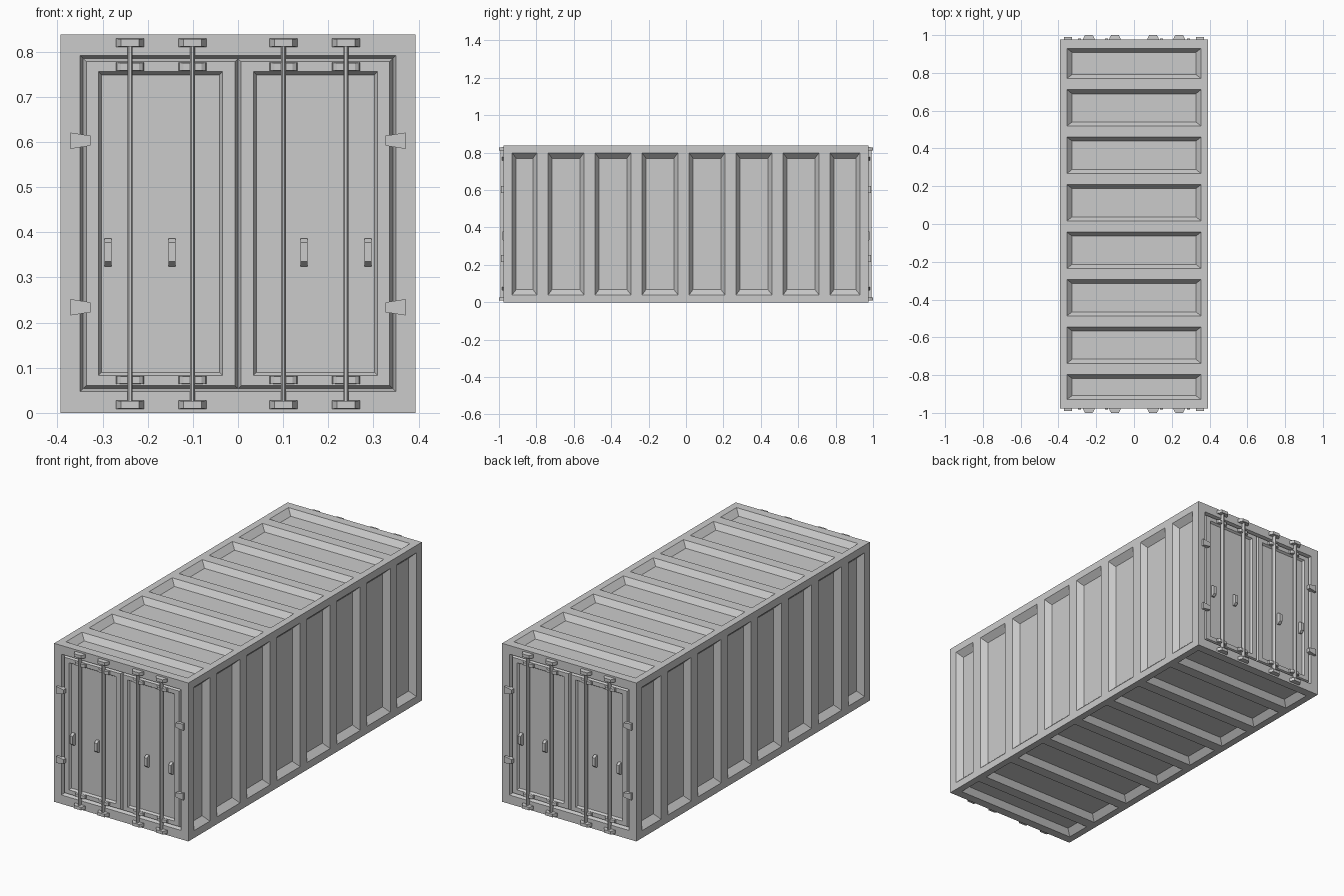
import bpy, bmesh
from mathutils import Vector

if "Cube" in bpy.data.objects:
    bpy.data.objects.remove(bpy.data.objects["Cube"], do_unlink=True)

W, L, H = 0.393, 0.976, 0.838
X, Y, Z = Vector((1, 0, 0)), Vector((0, 1, 0)), Vector((0, 0, 1))

steel = bpy.data.materials.new("grey_steel")
steel.use_nodes = True
GREY = (0.6, 0.6, 0.6, 1)
steel.diffuse_color = GREY
steel.node_tree.nodes["Principled BSDF"].inputs["Base Color"].default_value = GREY


class Frame:
    """Flat working plane: a along u, b along v, d is depth into the body."""
    def __init__(self, origin, u, v):
        self.o, self.u, self.v, self.n = origin, u, v, u.cross(v)

    def __call__(self, a, b, d):
        return self.o + self.u * a + self.v * b - self.n * d


def rect(a0, a1, b0, b1, d, du=0.0, dv=0.0):
    a0, a1, b0, b1 = a0 + du, a1 - du, b0 + dv, b1 - dv
    return [(a0, b0, d), (a1, b0, d), (a1, b1, d), (a0, b1, d)]


def loft(bm, frame, loops, cap=True):
    rings = [[bm.verts.new(frame(*p)) for p in loop] for loop in loops]
    for lo, hi in zip(rings, rings[1:]):
        for i in range(len(lo)):
            j = (i + 1) % len(lo)
            bm.faces.new((lo[i], lo[j], hi[j], hi[i]))
    if cap:
        bm.faces.new(rings[-1])


def finish(bm, name):
    bmesh.ops.remove_doubles(bm, verts=bm.verts, dist=0.0002)
    mesh = bpy.data.meshes.new(name)
    bm.to_mesh(mesh)
    bm.free()
    mesh.materials.append(steel)
    obj = bpy.data.objects.new(name, mesh)
    bpy.context.collection.objects.link(obj)
    return obj


def ribbed_wall(name, frame, half, panel_half):
    """Wall with a row of sunken panels along its length."""
    bm = bmesh.new()
    cuts = [-L]
    for i in range(8):
        start = -0.738 + 0.2513 * (i - 1)
        cuts += [max(start, -0.93), min(start + 0.193, 0.93)]
    cuts.append(L)
    rows = [-half, -panel_half, panel_half, half]
    for i, (a0, a1) in enumerate(zip(cuts, cuts[1:])):
        for j, (b0, b1) in enumerate(zip(rows, rows[1:])):
            if i % 2 and j == 1:
                loft(bm, frame, [rect(a0, a1, b0, b1, 0),
                                 rect(a0, a1, b0, b1, 0.03, 0.022, 0.029)])
            else:
                loft(bm, frame, [rect(a0, a1, b0, b1, 0)])
    finish(bm, name)


# Long walls, roof and floor
mid = Z * H / 2
ribbed_wall("left_wall", Frame(mid + X * W, Y, Z), H / 2, 0.38)
ribbed_wall("right_wall", Frame(mid - X * W, Y, -Z), H / 2, 0.38)
ribbed_wall("roof", Frame(Z * H, Y, -X), W, 0.356)
ribbed_wall("floor", Frame(Vector(), Y, X), W, 0.356)


def build_end(side, frame):
    # Frame around the doorway
    bm = bmesh.new()
    door_rect = (-0.35, 0.35, 0.047, 0.792)
    loft(bm, frame, [rect(-W, W, 0, H, 0), rect(*door_rect, 0),
                     rect(*door_rect, 0.02, 0.007, 0.007)], cap=False)
    finish(bm, side + "_door_frame")

    # Pair of doors with sunken panels
    bm = bmesh.new()
    for a0, a1 in ((-0.343, 0), (0, 0.343)):
        r = (a0, a1, 0.054, 0.785)
        loft(bm, frame, [rect(*r, 0.02), rect(*r, 0.005, 0.007, 0.007),
                         rect(*r, 0.005, 0.034, 0.029),
                         rect(*r, 0.016, 0.041, 0.036)])
    finish(bm, side + "_doors")

    # Locking rods and the brackets that hold them
    rods, brackets = bmesh.new(), bmesh.new()
    for x in (-0.239, -0.101, 0.101, 0.239):
        b = 0.0055
        loft(rods, frame, [rect(x - b, x + b, 0.01, 0.828, 0.005),
                           rect(x - b, x + b, 0.01, 0.828, -0.012),
                           rect(x - b, x + b, 0.01, 0.828, -0.017, 0.003)])
        for z, base, out in ((0.018, 0, 0.024), (0.82, 0, 0.024),
                             (0.073, 0.005, 0.009), (0.767, 0.005, 0.009)):
            r = (x - 0.031, x + 0.031, z - 0.009, z + 0.009)
            loft(brackets, frame, [rect(*r, base),
                                   rect(*r, -out / 3, 0.002),
                                   rect(*r, -out, 0.011, 0.001)])
    finish(rods, side + "_locking_rods")
    finish(brackets, side + "_rod_brackets")

    # Door handles with sloped ends
    bm = bmesh.new()
    for x in (-0.288, -0.146, 0.146, 0.288):
        loft(bm, frame, [rect(x - 0.008, x + 0.008, 0.324, 0.386, 0.016),
                         rect(x - 0.008, x + 0.008, 0.324, 0.386, 0.008),
                         rect(x - 0.008, x + 0.008, 0.335, 0.378, -0.006)])
    finish(bm, side + "_handles")

    # Tapered hinges
    bm = bmesh.new()
    for s in (-1, 1):
        for z in (0.234, 0.603):
            outline = [(0.327, -0.011), (0.371, -0.018),
                       (0.371, 0.018), (0.327, 0.011)][::s]
            loft(bm, frame, [[(s * a, z + b, d) for a, b in outline]
                             for d in (0.01, -0.014)])
    finish(bm, side + "_hinges")


build_end("front", Frame(-Y * L, X, Z))
build_end("back", Frame(Y * L, -X, Z))
